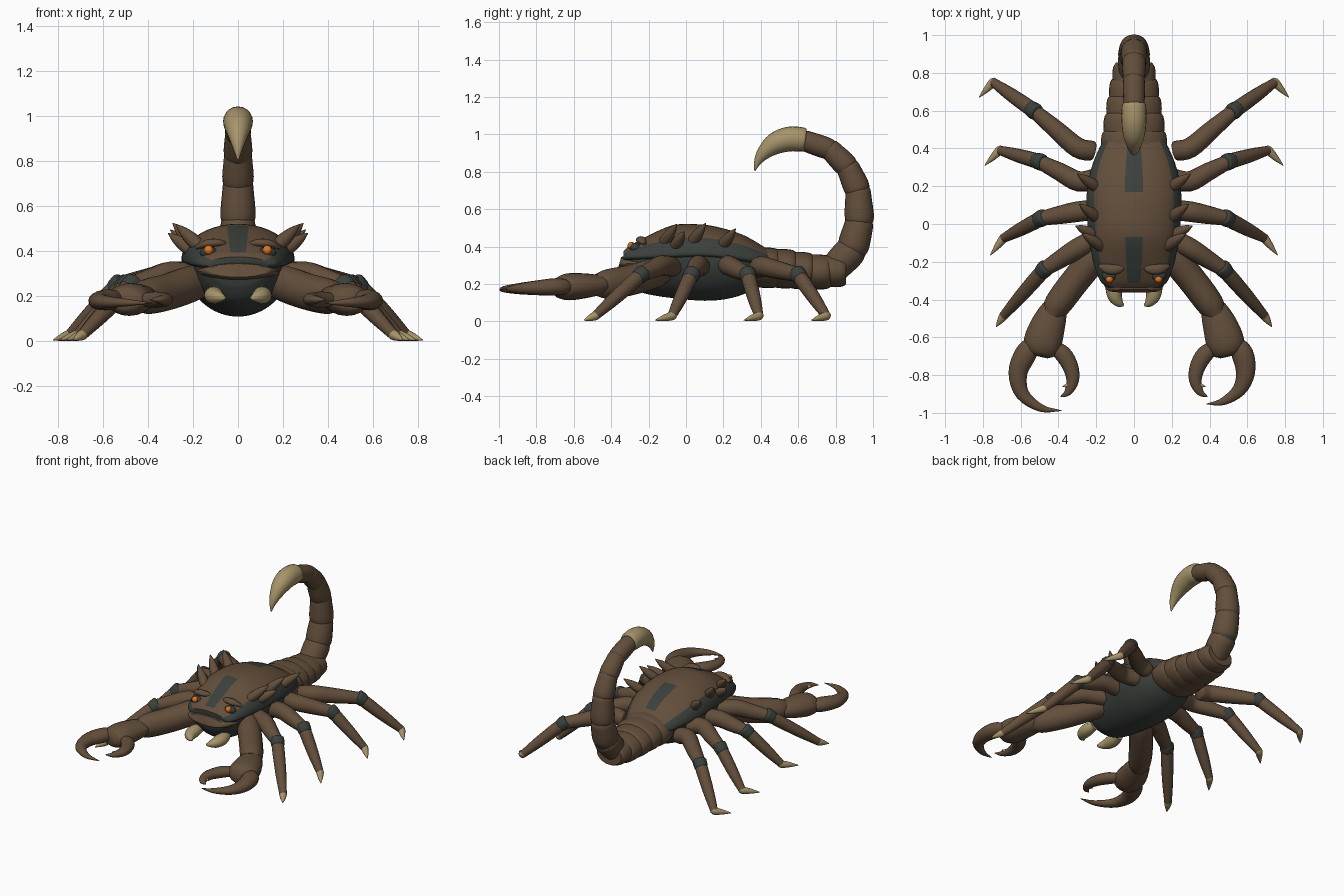
import bpy, bmesh, math
from mathutils import Vector

if "Cube" in bpy.data.objects:
    bpy.data.objects.remove(bpy.data.objects["Cube"])


def material(name, rgb):
    m = bpy.data.materials.new(name)
    m.diffuse_color = (*rgb, 1)
    m.use_nodes = True
    m.node_tree.nodes["Principled BSDF"].inputs["Base Color"].default_value = m.diffuse_color
    return m


BROWN = material("brown shell", (0.125, 0.077, 0.044))
DARK = material("dark grey", (0.043, 0.052, 0.045))
TAN = material("tan horn", (0.38, 0.295, 0.145))
ORANGE = material("orange eye", (0.72, 0.17, 0.015))


def finish(name, bm, mats, angle=45):
    bmesh.ops.recalc_face_normals(bm, faces=bm.faces)
    me = bpy.data.meshes.new(name)
    bm.to_mesh(me)
    bm.free()
    ob = bpy.data.objects.new(name, me)
    bpy.context.collection.objects.link(ob)
    for m in mats:
        me.materials.append(m)
    bpy.ops.object.select_all(action='DESELECT')
    ob.select_set(True)
    bpy.context.view_layer.objects.active = ob
    bpy.ops.object.shade_smooth_by_angle(angle=math.radians(angle))
    return ob


def skin(bm, rings):
    """Bridge rings of points into a closed skin."""
    vs = [[bm.verts.new(p) for p in r] for r in rings]
    n = len(vs[0])
    for a, b in zip(vs, vs[1:]):
        for i in range(n):
            bm.faces.new((a[i], a[(i + 1) % n], b[(i + 1) % n], b[i]))
    bm.faces.new(vs[0])
    bm.faces.new(vs[-1])


def spline(pts, steps):
    """Catmull-Rom through tuples of any length."""
    p = [Vector(q) for q in pts]
    p = [p[0] * 2 - p[1]] + p + [p[-1] * 2 - p[-2]]
    out = []
    for a, b, c, d in zip(p, p[1:], p[2:], p[3:]):
        for k in range(steps):
            t = k / steps
            out.append(0.5 * (2 * b + (c - a) * t + (2 * a - 5 * b + 4 * c - d) * t * t
                              + (3 * b - a - 3 * c + d) * t ** 3))
    return out + [p[-2]]


def tube(name, pts, mat, flat=1.0, ref=(0, 0, 1), steps=4, sides=16):
    """Sweep a round section along (x, y, z, radius) points."""
    path = spline(pts, steps)
    rings = []
    for i, q in enumerate(path):
        c = q.to_3d()
        t = (path[min(i + 1, len(path) - 1)].to_3d() - path[max(i - 1, 0)].to_3d()).normalized()
        s = t.cross(Vector(ref)).normalized()
        u = s.cross(t)
        r = max(q[3], 0.002)
        rings.append([c + s * r * math.cos(a) + u * r * flat * math.sin(a)
                      for a in (2 * math.pi * k / sides for k in range(sides))])
    bm = bmesh.new()
    skin(bm, rings)
    return finish(name, bm, [mat])


def segment(name, a, b, ra, rb, mat, **kw):
    """Rounded limb segment between two points."""
    a, b = Vector(a), Vector(b)
    prof = [(0, .72 * ra), (.08, .95 * ra), (.3, ra * 1.03), (.7, rb * 1.04), (.93, .97 * rb), (1, .75 * rb)]
    return tube(name, [(*a.lerp(b, t), r) for t, r in prof], mat, steps=2, **kw)


def ball(name, loc, size, mat):
    bm = bmesh.new()
    bmesh.ops.create_uvsphere(bm, u_segments=16, v_segments=10, radius=1)
    for v in bm.verts:
        v.co = Vector(v.co[i] * size[i] + loc[i] for i in range(3))
    return finish(name, bm, [mat])


def loft(name, stations, rule):
    """Body loft from (y, half width, top, rim, bottom); rule colours faces."""
    rings = []
    for y, w, top, rim, bot in stations:
        ring = []
        for k in range(48):
            a = 2 * math.pi * (k + 0.5) / 48
            h = (top - rim) if math.sin(a) > 0 else (rim - bot)
            ring.append((w * math.cos(a), y, rim + h * math.sin(a)))
        rings.append(ring)
    bm = bmesh.new()
    skin(bm, rings)
    ob = finish(name, bm, [BROWN, DARK])
    for p in ob.data.polygons:
        p.material_index = rule(p.center, p.normal)


# Belly
loft("belly", spline([(-.33, .13, .36, .34, .25), (-.28, .17, .38, .34, .18), (-.18, .2, .4, .34, .14),
                      (.1, .235, .4, .35, .11), (.28, .21, .38, .33, .135), (.4, .15, .36, .31, .2),
                      (.45, .1, .33, .3, .26)], 4), lambda c, n: 1)

# Back shell: dark flanks and two dark stripes along the spine
SHELL = [(-.335, .14, .375, .34, .32), (-.3, .18, .405, .345, .31), (-.2, .215, .46, .35, .31),
         (-.07, .24, .515, .355, .32), (.06, .25, .52, .36, .325), (.17, .25, .505, .355, .32),
         (.3, .225, .465, .34, .3), (.4, .185, .41, .325, .28), (.46, .15, .37, .31, .27)]


def shell_rule(c, n):
    i = max(k for k in range(len(SHELL) - 1) if SHELL[k][0] <= c.y + 1e-4 or k == 0)
    a, b = SHELL[i], SHELL[i + 1]
    t = (c.y - a[0]) / (b[0] - a[0])
    w, top, rim = (a[k] + (b[k] - a[k]) * t for k in (1, 2, 3))
    stripe = abs(c.x) < .25 * w and (-.31 < c.y < -.07 or .17 < c.y < .4)
    flank = c.z < rim + .55 * (top - rim)
    return 1 if stripe or flank else 0


loft("back_shell", spline(SHELL, 4), shell_rule)

# Head lip
tube("head_lip", [(0, -.2, .31, .19), (0, -.28, .31, .175), (0, -.34, .312, .15), (0, -.355, .315, .13)],
     BROWN, flat=.24, sides=28)

# Overlapping rear abdomen rings
for i, (y, w, z) in enumerate([(.38, .175, .29), (.47, .162, .285), (.56, .147, .275),
                               (.65, .132, .268), (.73, .115, .272)]):
    h = .62 + .03 * i
    tube(f"abdomen_ring_{i+1}", [(0, y - .02, z, w * .85), (0, y, z, w * .96), (0, y + .05, z - .003, w),
                                 (0, y + .1, z - .005, w * .96), (0, y + .125, z - .005, w * .82)],
         BROWN, flat=h, sides=28, steps=3)

# Tail segments with dark joints, curving up and forward
tail = [(.78, .27, .078), (.89, .385, .082), (.928, .53, .076), (.92, .70, .068),
        (.865, .825, .062), (.77, .92, .057), (.63, .968, .055)]
for i, (a, b) in enumerate(zip(tail, tail[1:])):
    d = Vector((0, b[0] - a[0], b[1] - a[1])).normalized() * .018
    segment(f"tail_segment_{i+1}", Vector((0, a[0], a[1])) - d, Vector((0, b[0], b[1])) + d,
            a[2], b[2], BROWN, ref=(1, 0, 0), sides=20)
    if i:
        ball(f"tail_joint_{i}", (0, a[0], a[1]), (a[2] * .93,) * 3, DARK)

# Stinger
tube("stinger", [(0, .64, .972, .055), (0, .625, .973, .064), (0, .55, .975, .066), (0, .475, .95, .058),
                 (0, .415, .9, .038), (0, .382, .85, .019), (0, .368, .805, .003)],
     TAN, ref=(1, 0, 0), sides=20)

# Legs: root, bend, joint, ankle, toe tip
LEGS = [[(.17, -.06, .29), (.3, -.13, .30), (.475, -.24, .25), (.69, -.485, .03), (.73, -.545, .006)],
        [(.17, .08, .29), (.3, .065, .30), (.49, .03, .25), (.69, -.075, .03), (.76, -.165, .006)],
        [(.17, .25, .29), (.29, .225, .30), (.5, .33, .25), (.71, .39, .03), (.79, .31, .006)],
        [(.21, .385, .28), (.3, .405, .295), (.53, .6, .25), (.745, .75, .03), (.82, .67, .006)]]

# Spines on the back: base, tip
SPINES = [((.17, -.12, .42), (.275, -.05, .52)), ((.19, .03, .42), (.29, .105, .525)),
          ((.19, .19, .4), (.3, .265, .495)), ((.2, -.06, .4), (.31, -.01, .48))]

for s, side in ((1, "right"), (-1, "left")):
    def m(p):
        return (p[0] * s, *p[1:])

    for i, leg in enumerate(LEGS):
        root, bend, joint, ankle, toe = [Vector(m(p)) for p in leg]
        n = f"{side}_leg_{i+1}"
        tube(n + "_thigh", [(*root, .042), (*root.lerp(bend, .15), .052), (*bend, .054),
                            (*bend.lerp(joint, .5), .048), (*joint, .038)], BROWN)
        d = (ankle - joint).normalized()
        segment(n + "_joint", joint - d * .03, joint + d * .035, .044, .042, DARK)
        tube(n + "_shin", [(*joint, .036), (*joint.lerp(ankle, .15), .04), (*joint.lerp(ankle, .6), .035),
                           (*ankle, .024)], BROWN)
        tube(n + "_toe", [(*(ankle - d * .015), .018), (*ankle, .024), (*ankle.lerp(toe, .5), .016),
                          (*toe, .002)], TAN)

    for i, (a, b) in enumerate(SPINES):
        a, b = Vector(m(a)), Vector(m(b))
        tube(f"{side}_spine_{i+1}", [(*a, .03), (*a.lerp(b, .35), .03), (*a.lerp(b, .7), .02), (*b, .002)], BROWN)

    # Claw arm, hand and pincers; the left outer pincer is a little longer
    g = .035 if s < 0 else 0
    tube(f"{side}_claw_arm", [m(p) for p in [(.15, -.12, .27, .06), (.21, -.18, .255, .075), (.31, -.3, .22, .076),
                                             (.4, -.42, .2, .073), (.435, -.48, .195, .055)]], BROWN, flat=1.08)
    tube(f"{side}_claw_hand", [m(p) for p in [(.41, -.43, .195, .05), (.425, -.46, .195, .073), (.46, -.55, .19, .094),
                                              (.485, -.63, .185, .1), (.5, -.68, .18, .08), (.505, -.7, .18, .05)]],
         BROWN, flat=.72, sides=20)
    tube(f"{side}_outer_pincer", [m(p) for p in [(.53, -.63, .185, .045), (.575, -.69, .185, .058),
                                                 (.59 + g * .7, -.79, .18, .05), (.555 + g, -.88 - g * .6, .175, .036),
                                                 (.47 + g * .6, -.94 - g, .172, .02), (.385, -.953 - g, .17, .002)]],
         BROWN, flat=.8)
    tube(f"{side}_inner_pincer", [m(p) for p in [(.43, -.65, .185, .035), (.375, -.69, .185, .045),
                                                 (.335, -.76, .185, .041), (.325, -.83, .185, .033),
                                                 (.35, -.89, .185, .02), (.39, -.915, .185, .002)]], BROWN, flat=.8)
    tube(f"{side}_pincer_tooth", [m(p) for p in [(.335, -.845, .187, .016), (.355, -.855, .187, .011),
                                                 (.378, -.86, .187, .002)]], TAN)

    # Mouth fangs
    tube(f"{side}_mouth_fang", [m(p) for p in [(.1, -.27, .21, .03), (.107, -.33, .205, .043), (.1, -.385, .2, .038),
                                               (.075, -.42, .195, .022), (.055, -.43, .19, .006)]], TAN, flat=.9)

    # Eye with socket and heavy brow
    ball(f"{side}_eye_socket", m((.13, -.272, .395)), (.04, .03, .026), DARK)
    ball(f"{side}_eye", m((.13, -.292, .405)), (.021, .021, .021), ORANGE)
    tube(f"{side}_brow", [m(p) for p in [(.05, -.225, .43, .012), (.09, -.24, .437, .025), (.14, -.238, .433, .026),
                                         (.185, -.22, .415, .01)]], BROWN, flat=.7)
